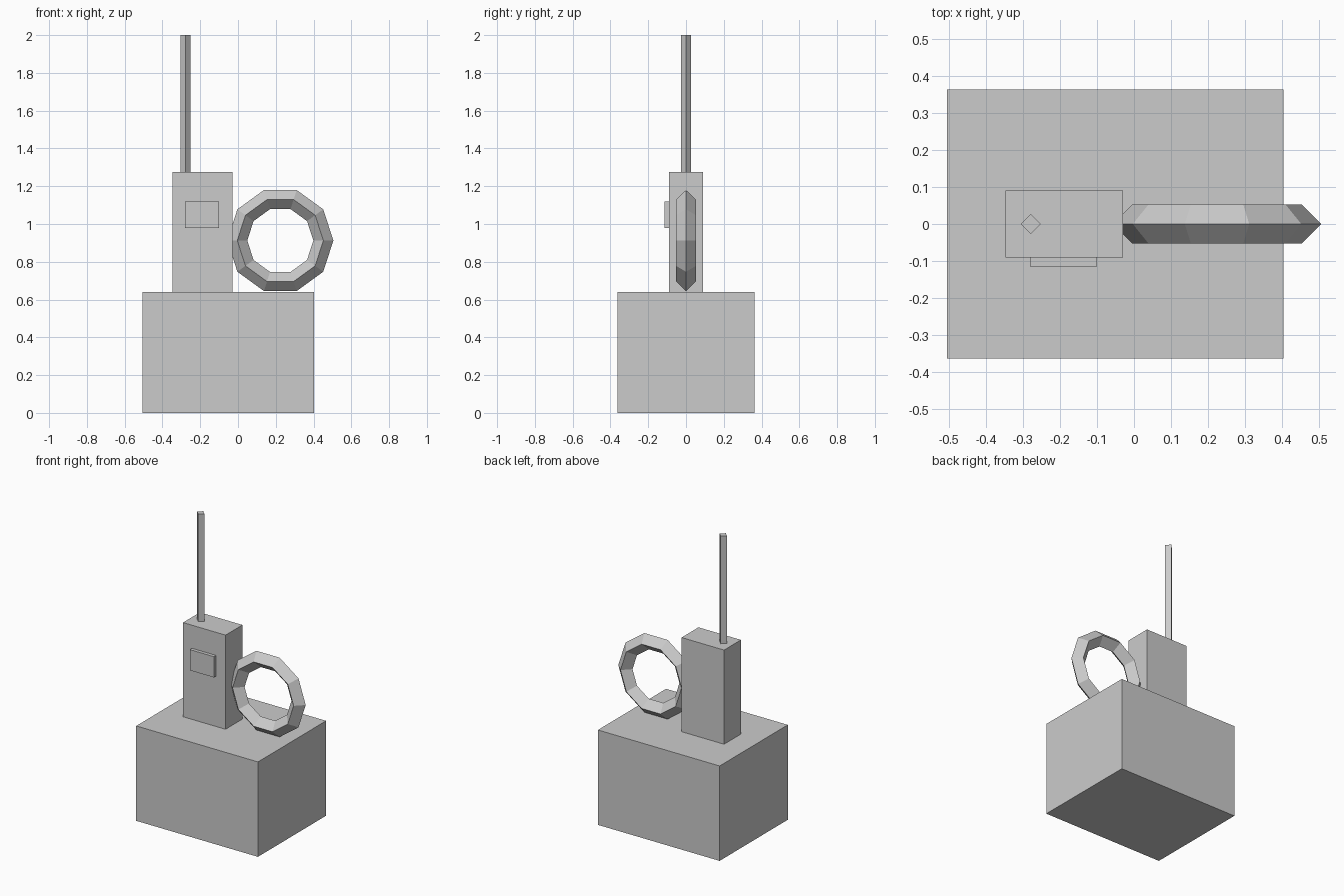
import bpy
import math

if "Cube" in bpy.data.objects:
    bpy.data.objects.remove(bpy.data.objects["Cube"])

grey = bpy.data.materials.new("light_grey")
grey.diffuse_color = (0.6, 0.6, 0.6, 1)
grey.use_nodes = True
grey.node_tree.nodes["Principled BSDF"].inputs["Base Color"].default_value = grey.diffuse_color


def finish(name):
    ob = bpy.context.object
    ob.name = name
    ob.data.materials.clear()
    ob.data.materials.append(grey)
    return ob


def box(name, x, y, z):
    """Box spanning the given (min, max) ranges."""
    bpy.ops.mesh.primitive_cube_add(size=1)
    ob = finish(name)
    for v in ob.data.vertices:
        v.co = [(r[0] + r[1]) / 2 + c * (r[1] - r[0]) for r, c in zip((x, y, z), v.co)]
    return ob


# Block base, upright body and the small raised panel on its front
box("base", (-0.505, 0.403), (-0.363, 0.363), (0, 0.64))
box("body", (-0.347, -0.03), (-0.09, 0.09), (0.64, 1.275))
box("front_panel", (-0.28, -0.10), (-0.114, -0.091), (0.98, 1.12))

# Four-sided antenna, corners facing front and sides
bpy.ops.mesh.primitive_cylinder_add(vertices=4, radius=0.027, depth=0.727,
                                    location=(-0.278, 0, 1.6365))
finish("antenna")

# Ten-sided ring with a diamond cross-section, standing upright
bpy.ops.mesh.primitive_torus_add(major_segments=10, minor_segments=4,
                                 major_radius=0.228, minor_radius=0.053,
                                 location=(0.224, 0, 0.9125),
                                 rotation=(math.pi / 2, 0, 0))
ring = finish("ring")
for p in ring.data.polygons:
    p.use_smooth = False
